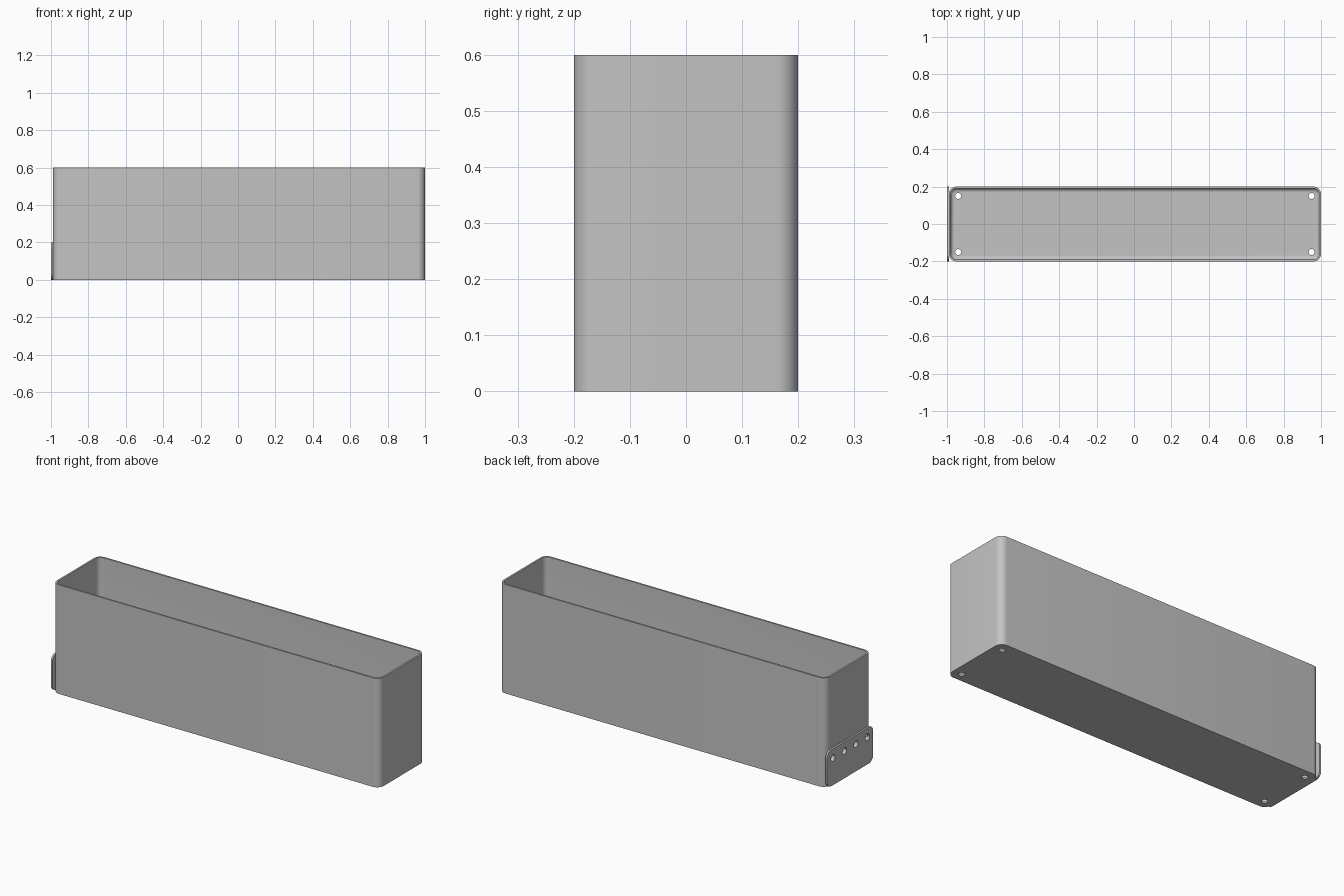
import bpy, bmesh, math
from mathutils import Matrix

if "Cube" in bpy.data.objects:
    bpy.data.objects.remove(bpy.data.objects["Cube"], do_unlink=True)

grey = bpy.data.materials.new("plain grey")
grey.use_nodes = True
grey.diffuse_color = (0.55, 0.55, 0.55, 1)
grey.node_tree.nodes["Principled BSDF"].inputs["Base Color"].default_value = (0.55, 0.55, 0.55, 1)

LEFT, RIGHT, HALF_Y, HEIGHT = -0.99, 1.0, 0.2, 0.6
WALL, FLOOR, RADIUS, FILLET = 0.01, 0.01, 0.04, 0.02
MID = (LEFT + RIGHT) / 2
HALF_X = (RIGHT - LEFT) / 2


def ring(bm, hx, hy, r, z, steps=8):
    """Loop of vertices along a rounded rectangle."""
    verts = []
    for q, (sx, sy) in enumerate([(1, 1), (-1, 1), (-1, -1), (1, -1)]):
        for i in range(steps + 1):
            a = math.pi / 2 * (q + i / steps)
            verts.append(bm.verts.new((sx * (hx - r) + r * math.cos(a),
                                       sy * (hy - r) + r * math.sin(a), z)))
    return verts


def lofted(name, sections, matrix):
    """Skin a stack of rounded rectangles and cap both ends."""
    bm = bmesh.new()
    loops = [ring(bm, *s) for s in sections]
    for a, b in zip(loops, loops[1:]):
        for i in range(len(a)):
            j = (i + 1) % len(a)
            bm.faces.new((a[i], a[j], b[j], b[i]))
    bm.faces.new(loops[0][::-1])
    bm.faces.new(loops[-1])
    bmesh.ops.recalc_face_normals(bm, faces=bm.faces)
    bm.transform(matrix)
    mesh = bpy.data.meshes.new(name)
    bm.to_mesh(mesh)
    bm.free()
    obj = bpy.data.objects.new(name, mesh)
    bpy.context.collection.objects.link(obj)
    mesh.materials.append(grey)
    return obj


def hole_cutter(name, places, rotation, radius):
    """All drill bits of one group as a single mesh."""
    bm = bmesh.new()
    for p in places:
        bmesh.ops.create_cone(bm, cap_ends=True, segments=32, radius1=radius, radius2=radius,
                              depth=0.08, matrix=Matrix.Translation(p) @ rotation)
    mesh = bpy.data.meshes.new(name)
    bm.to_mesh(mesh)
    bm.free()
    obj = bpy.data.objects.new(name, mesh)
    bpy.context.collection.objects.link(obj)
    mesh.materials.append(grey)
    obj.hide_render = True
    return obj


def drill(obj, cutters):
    bpy.context.view_layer.objects.active = obj
    for c in cutters:
        mod = obj.modifiers.new("holes", 'BOOLEAN')
        mod.operation, mod.solver, mod.object = 'DIFFERENCE', 'EXACT', c
        bpy.ops.object.modifier_apply(modifier=mod.name)
    bpy.ops.object.select_all(action='DESELECT')
    obj.select_set(True)
    bpy.ops.object.shade_smooth_by_angle(angle=math.radians(30))


# Open box: outer wall, rim, inner wall, then a fillet into the floor
ix, iy, ir = HALF_X - WALL, HALF_Y - WALL, RADIUS - WALL
sections = [(HALF_X, HALF_Y, RADIUS, 0), (HALF_X, HALF_Y, RADIUS, HEIGHT), (ix, iy, ir, HEIGHT)]
for i in range(7):
    a = math.pi / 2 * i / 6
    inset = FILLET * (1 - math.cos(a))
    sections.append((ix - inset, iy - inset, ir - inset, FLOOR + FILLET * (1 - math.sin(a))))
box = lofted("open_box", sections, Matrix.Translation((MID, 0, 0)))

# Mounting plate on the right end
plate = lofted("mounting_plate", [(0.1, HALF_Y, 0.035, 0), (0.1, HALF_Y, 0.035, 0.01)],
               Matrix.Translation((LEFT, 0, 0.1)) @ Matrix.Rotation(-math.pi / 2, 4, 'Y'))

# Screw holes in the floor corners and in a row through the plate
floor_bits = hole_cutter("floor_hole_cutter",
                         [(MID + sx * (HALF_X - 0.05), sy * 0.15, -0.01)
                          for sx in (-1, 1) for sy in (-1, 1)],
                         Matrix.Identity(4), 0.016)
plate_bits = hole_cutter("plate_hole_cutter",
                         [(LEFT, -0.15 + 0.1 * i, 0.15) for i in range(4)],
                         Matrix.Rotation(math.pi / 2, 4, 'Y'), 0.018)
drill(box, [floor_bits, plate_bits])
drill(plate, [plate_bits])
for c in (floor_bits, plate_bits):
    bpy.data.objects.remove(c, do_unlink=True)
